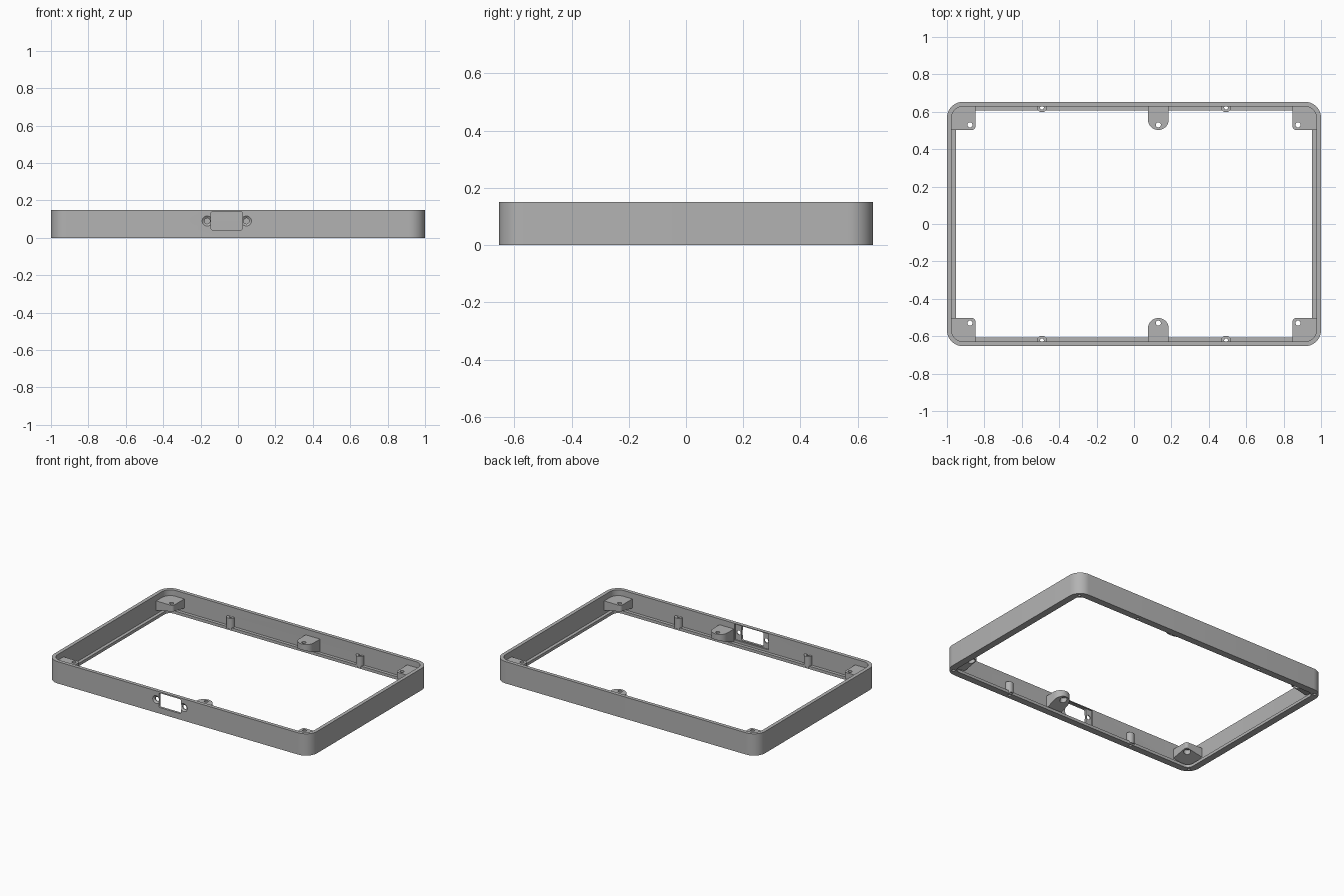
import bpy, bmesh
from math import sin, cos, pi, radians

if "Cube" in bpy.data.objects:
    bpy.data.objects.remove(bpy.data.objects["Cube"])

grey = bpy.data.materials.new("mid_grey")
grey.use_nodes = True
grey.diffuse_color = (0.45, 0.45, 0.45, 1)
grey.node_tree.nodes["Principled BSDF"].inputs["Base Color"].default_value = (0.45, 0.45, 0.45, 1)

HX, HY, H = 1.0, 0.653, 0.15        # half sizes and height
WALL, LIP, LIP_Z = 0.025, 0.047, 0.02


def rounded(x0, x1, y0, y1, radii, n=10):
    """Rounded rectangle; radii run from the low corner anticlockwise."""
    pts = []
    corners = [(x0, y0, 1, 1), (x1, y0, -1, 1), (x1, y1, -1, -1), (x0, y1, 1, -1)]
    for i, ((x, y, sx, sy), r) in enumerate(zip(corners, radii)):
        if r == 0:
            pts.append((x, y))
            continue
        for k in range(n + 1):
            a = pi + (i + k / n) * pi / 2
            pts.append((x + sx * r + r * cos(a), y + sy * r + r * sin(a)))
    return pts


def loft(name, rings, closed=False):
    """Bridge matching point rings, capping the ends or closing the loop."""
    bm = bmesh.new()
    loops = [[bm.verts.new(p) for p in ring] for ring in rings]
    pairs = list(zip(loops, loops[1:]))
    if closed:
        pairs.append((loops[-1], loops[0]))
    else:
        bm.faces.new(loops[0])
        bm.faces.new(loops[-1])
    for a, b in pairs:
        for i in range(len(a)):
            j = (i + 1) % len(a)
            bm.faces.new((a[i], a[j], b[j], b[i]))
    bmesh.ops.recalc_face_normals(bm, faces=bm.faces)
    mesh = bpy.data.meshes.new(name)
    bm.to_mesh(mesh)
    bm.free()
    mesh.materials.append(grey)
    ob = bpy.data.objects.new(name, mesh)
    bpy.context.collection.objects.link(ob)
    return ob


def circle(x, y, r, n=24):
    return [(x + r * cos(2 * pi * k / n), y + r * sin(2 * pi * k / n)) for k in range(n)]


def upright(name, pts, z0, z1):
    """Prism along z; z0 may be a function giving a sloped underside."""
    low = z0 if callable(z0) else lambda x, y: z0
    return loft(name, [[(x, y, low(x, y)) for x, y in pts], [(x, y, z1) for x, y in pts]])


def along_y(name, sections):
    """Loft of x-z outlines placed at successive y positions."""
    return loft(name, [[(x, y, z) for x, z in pts] for y, pts in sections])


def cut(ob, cutter):
    mod = ob.modifiers.new("cut", 'BOOLEAN')
    mod.operation, mod.solver, mod.object = 'DIFFERENCE', 'EXACT', cutter
    bpy.context.view_layer.objects.active = ob
    bpy.ops.object.modifier_apply(modifier=mod.name)
    bpy.data.objects.remove(cutter)


# Frame: wall with an inner lip along the bottom
def frame_ring(inset, radius, z):
    return [(x, y, z) for x, y in rounded(inset - HX, HX - inset, inset - HY, HY - inset, [radius] * 4)]


frame = loft("frame", [frame_ring(0, 0.085, 0), frame_ring(0, 0.085, H),
                       frame_ring(WALL, 0.06, H), frame_ring(WALL, 0.06, LIP_Z),
                       frame_ring(LIP, 0.04, LIP_Z), frame_ring(LIP, 0.04, 0)], closed=True)
parts = [frame]

# Connector opening: pocket inside, window through, countersunk screw holes
inner = WALL - HY
cut(frame, along_y("pocket", [(y, rounded(-0.19, 0.07, 0.036, 0.145, [0] * 4))
                              for y in (inner - 0.009, inner + 0.01)]))
cut(frame, along_y("window", [(y, rounded(-0.145, 0.025, 0.042, 0.141, [0.012] * 4))
                              for y in (-HY - 0.02, inner + 0.01)]))
for x in (-0.165, 0.045):
    cut(frame, along_y("countersink", [(y, circle(x, 0.09, r)) for y, r in
                                       ((-HY - 0.01, 0.027), (-HY, 0.027), (-HY + 0.009, 0.015), (inner + 0.01, 0.015))]))


def make_tab(name, pts, hole, slope, sx, sy):
    """Screw tab with a sloped underside, a hole and a counterbore."""
    mirrored = [(sx * x, sy * y) for x, y in pts]
    tab = upright(name, mirrored, lambda x, y: slope(sx * x, sy * y), 0.11)
    hx, hy = sx * hole[0], sy * hole[1]
    cut(tab, upright("hole", circle(hx, hy, 0.0135), -0.01, H))
    cut(tab, upright("counterbore", circle(hx, hy, 0.022), -0.01, 0.085))
    parts.append(tab)


# Corner tabs, middle tabs and half-round posts
corner = rounded(0.848, 0.985, 0.503, 0.638, [0.018, 0, 0.075, 0])
middle = rounded(0.075, 0.185, 0.503, 0.64, [0.054, 0.054, 0, 0])
for sy, end in ((-1, "front"), (1, "back")):
    for sx, side in ((-1, "right"), (1, "left")):
        make_tab(f"corner_tab_{end}_{side}", corner, (0.877, 0.53),
                 lambda x, y: 0.07 - 0.19 * (x - 0.848 + y - 0.503), sx, sy)
        post = upright(f"post_{end}_{side}", circle(sx * 0.492, sy * 0.625, 0.027), 0.01, 0.085)
        for ob in (post, frame):
            cut(ob, upright("post_hole", circle(sx * 0.492, sy * 0.622, 0.01), -0.01, 0.086))
        cut(frame, upright("corner_hole", circle(sx * 0.957, sy * 0.61, 0.01), -0.01, 0.015))
        parts.append(post)
    make_tab(f"middle_tab_{end}", middle, (0.13, 0.53),
             lambda x, y: 0.07 - 0.4 * (y - 0.503), 1, sy)

# Smooth rounded surfaces while keeping edges crisp
bpy.ops.object.select_all(action='DESELECT')
for ob in parts:
    ob.select_set(True)
bpy.context.view_layer.objects.active = frame
bpy.ops.object.shade_smooth_by_angle(angle=radians(30))
